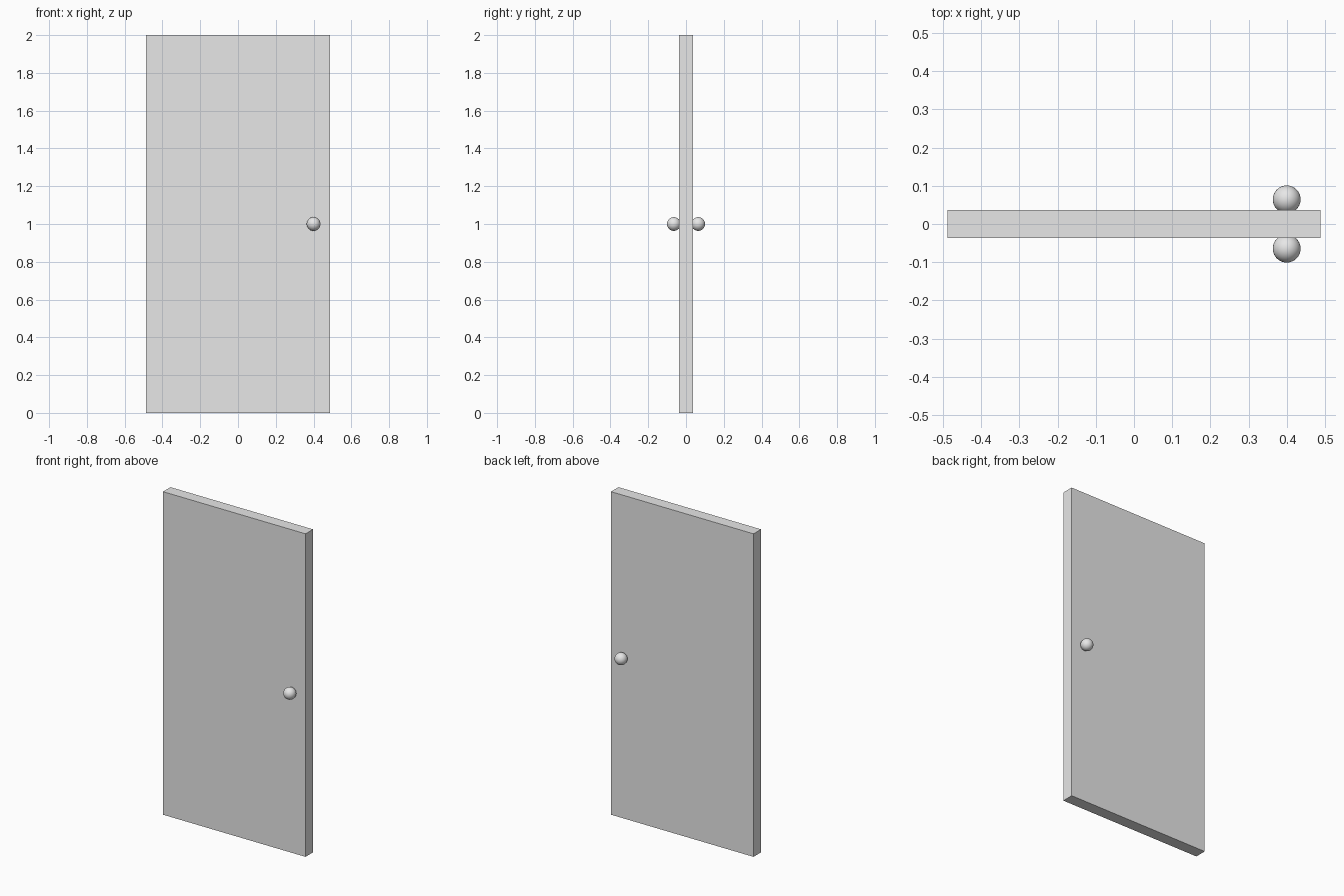
import bpy

# Remove the default object
cube = bpy.data.objects.get("Cube")
if cube:
    bpy.data.objects.remove(cube, do_unlink=True)

WIDTH, THICKNESS, HEIGHT = 0.976, 0.073, 2.0
KNOB_RADIUS = 0.0365
KNOB_X, KNOB_Y, KNOB_Z = 0.40, 0.0645, 1.0

# Single flat colour
GREY = (0.8, 0.8, 0.8, 1.0)
grey = bpy.data.materials.new("light_grey")
grey.use_nodes = True
grey.diffuse_color = GREY
for node in grey.node_tree.nodes:
    if node.type == "BSDF_PRINCIPLED":
        node.inputs["Base Color"].default_value = GREY


def finish(name):
    """Name the active object and give it the colour."""
    obj = bpy.context.object
    obj.name = name
    obj.data.materials.append(grey)
    return obj


# Door panel
bpy.ops.mesh.primitive_cube_add(size=1, location=(0, 0, HEIGHT / 2))
panel = finish("door_panel")
panel.scale = (WIDTH, THICKNESS, HEIGHT)
bpy.ops.object.transform_apply(location=False, rotation=False, scale=True)

# Round knobs on both faces
for name, side in (("front_knob", -1), ("back_knob", 1)):
    bpy.ops.mesh.primitive_uv_sphere_add(
        segments=32, ring_count=16, radius=KNOB_RADIUS,
        location=(KNOB_X, side * KNOB_Y, KNOB_Z))
    finish(name)
    bpy.ops.object.shade_smooth()
